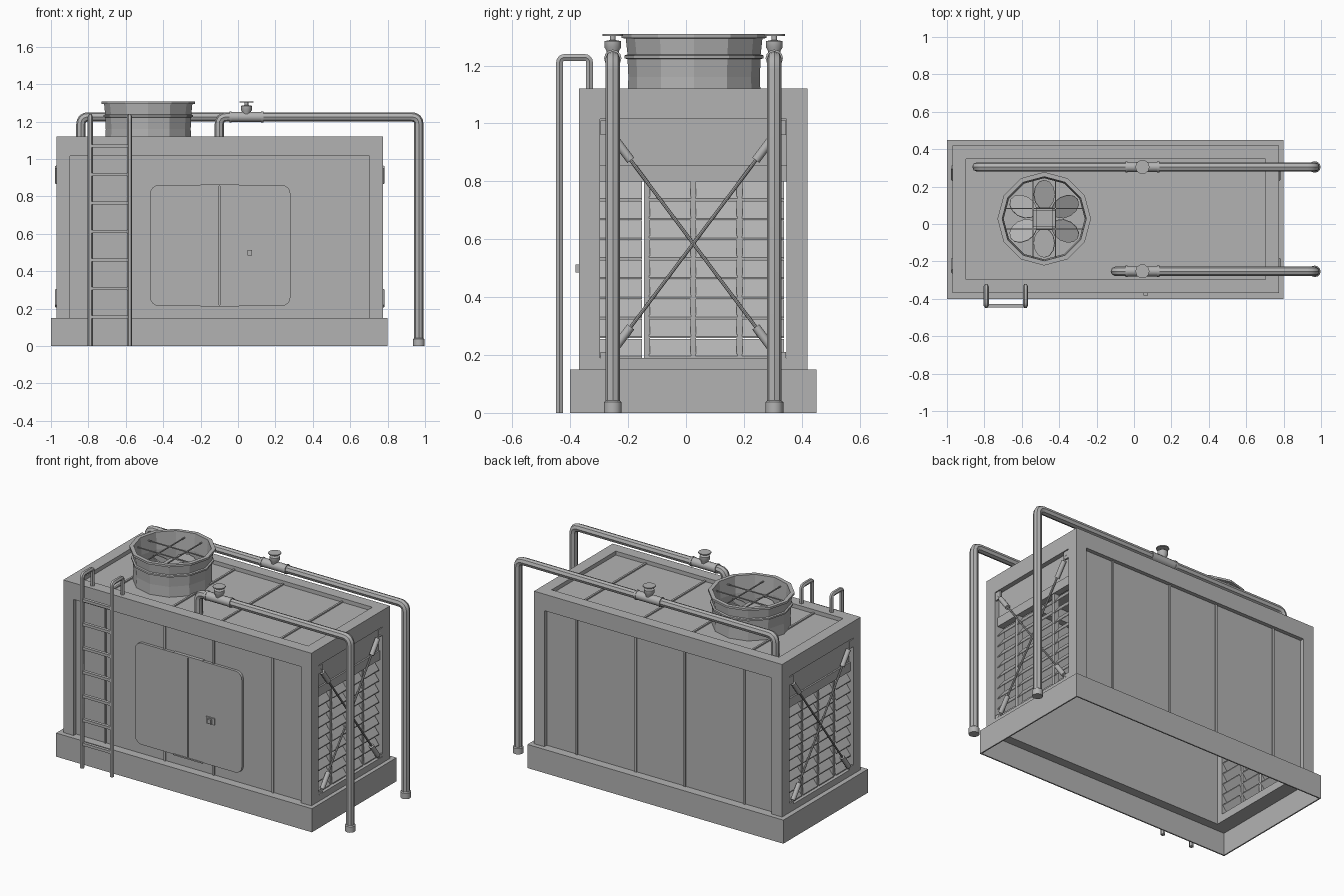
import bpy, bmesh, math
from mathutils import Vector, Matrix

old = bpy.data.objects.get("Cube")
if old:
    bpy.data.objects.remove(old)

mat = bpy.data.materials.new("plain_grey")
mat.use_nodes = True
GREY = (0.45, 0.45, 0.45, 1)
mat.diffuse_color = GREY
mat.node_tree.nodes["Principled BSDF"].inputs["Base Color"].default_value = GREY


def finish(name, bm, smooth=False):
    bmesh.ops.recalc_face_normals(bm, faces=bm.faces)
    me = bpy.data.meshes.new(name)
    bm.to_mesh(me)
    bm.free()
    me.materials.append(mat)
    ob = bpy.data.objects.new(name, me)
    bpy.context.collection.objects.link(ob)
    if smooth:
        bpy.ops.object.select_all(action='DESELECT')
        ob.select_set(True)
        bpy.context.view_layer.objects.active = ob
        bpy.ops.object.shade_smooth_by_angle(angle=math.radians(40))
    return ob


def add_box(bm, x0, x1, y0, y1, z0, z1):
    m = Matrix.Translation(((x0 + x1) / 2, (y0 + y1) / 2, (z0 + z1) / 2))
    m = m @ Matrix.Diagonal((abs(x1 - x0), abs(y1 - y0), abs(z1 - z0), 1))
    return bmesh.ops.create_cube(bm, size=1, matrix=m)["verts"]


def boxes(name, items):
    bm = bmesh.new()
    for b in items:
        add_box(bm, *b)
    return finish(name, bm)


def add_rod(bm, a, b, r, n=10):
    a, b = Vector(a), Vector(b)
    rot = (b - a).to_track_quat('Z', 'Y').to_matrix().to_4x4()
    bmesh.ops.create_cone(bm, segments=n, radius1=r, radius2=r, depth=(b - a).length,
                          cap_ends=True, matrix=Matrix.Translation((a + b) / 2) @ rot)


def lathe(name, profile, n, at, closed=False, smooth=False):
    """Spin a radius/height profile about a vertical axis."""
    bm = bmesh.new()
    rings = [[bm.verts.new((at[0] + r * math.cos(k * math.tau / n),
                            at[1] + r * math.sin(k * math.tau / n), z))
              for k in range(n)] for r, z in profile]
    pairs = list(zip(rings, rings[1:]))
    if closed:
        pairs.append((rings[-1], rings[0]))
    for lo, hi in pairs:
        for k in range(n):
            j = (k + 1) % n
            bm.faces.new((lo[k], lo[j], hi[j], hi[k]))
    if not closed:
        bm.faces.new(rings[0])
        bm.faces.new(rings[-1])
    return finish(name, bm, smooth)


def bent_tube(name, pts, r, bend, res=2):
    """Round tube along a path with rounded corners."""
    pts = [Vector(p) for p in pts]
    path = [pts[0]]
    for p, c, q in zip(pts, pts[1:], pts[2:]):
        a, b = c + (p - c).normalized() * bend, c + (q - c).normalized() * bend
        for k in range(5):
            t = k / 4
            path.append(a * (1 - t) ** 2 + c * 2 * t * (1 - t) + b * t * t)
    path.append(pts[-1])
    cu = bpy.data.curves.new(name, 'CURVE')
    cu.dimensions, cu.bevel_depth, cu.bevel_resolution = '3D', r, res
    cu.use_fill_caps = True
    sp = cu.splines.new('POLY')
    sp.points.add(len(path) - 1)
    for s, p in zip(sp.points, path):
        s.co = (*p, 1)
    ob = bpy.data.objects.new(name, cu)
    bpy.context.collection.objects.link(ob)
    bpy.ops.object.select_all(action='DESELECT')
    ob.select_set(True)
    bpy.context.view_layer.objects.active = ob
    cu.materials.append(mat)
    bpy.ops.object.convert(target='MESH')
    bpy.ops.object.shade_smooth_by_angle(angle=math.radians(40))


# Main extents
X0, X1, Y0, Y1, ZB, ZT = -0.97, 0.775, -0.37, 0.42, 0.15, 1.12
W, CY = 0.073, 0.025
IX0, IX1, IY0, IY1, IZ = X0 + W, X1 - W, Y0 + W, Y1 - W, 1.015
SEAMS = (-0.69, -0.27, 0.073, 0.49)

# Hollow base curb with a ledge
T = 0.008
boxes("base_curb", [(-1, 0.8, -0.4, -0.4 + T, 0, ZB), (-1, 0.8, 0.45 - T, 0.45, 0, ZB),
                    (-1, -1 + T, -0.4, 0.45, 0, ZB), (0.8 - T, 0.8, -0.4, 0.45, 0, ZB),
                    (-1, 0.8, -0.4, Y0 + 0.035, ZB - T, ZB), (-1, 0.8, Y1 - 0.035, 0.45, ZB - T, ZB),
                    (-1, IX0, -0.4, 0.45, ZB - T, ZB), (IX1, 0.8, -0.4, 0.45, ZB - T, ZB)])

# Corner posts, top beams and side sills
frame = [(a, b, c, d, ZB, ZT) for a, b in ((X0, IX0), (IX1, X1)) for c, d in ((Y0, IY0), (IY1, Y1))]
frame += [(IX0, IX1, c, d, IZ, ZT) for c, d in ((Y0, IY0), (IY1, Y1))]
frame += [(a, b, IY0, IY1, IZ, ZT) for a, b in ((X0, IX0), (IX1, X1))]
frame += [(a, b, IY0, IY1, ZB, 0.19) for a, b in ((X0, IX0), (IX1, X1))]
boxes("body_frame", frame)

# Recessed wall and roof panels with seam strips
D = 0.025
boxes("wall_panels", [(IX0, IX1, Y0 + D, Y0 + D + T, ZB, IZ), (IX0, IX1, Y1 - D - T, Y1 - D, ZB, IZ)])
boxes("roof_panel", [(IX0, IX1, IY0, IY1, ZT - D - T, ZT - D)])
seams = []
for x in SEAMS:
    a, b = x - 0.006, x + 0.006
    seams += [(a, b, Y0 + D - 0.008, Y0 + D, ZB, IZ), (a, b, Y1 - D, Y1 - D + 0.008, ZB, IZ),
              (a, b, IY0, IY1, ZT - D, ZT - D + 0.008)]
boxes("panel_seams", seams)

# Double access door with rounded outer corners
DX0, DX1, DZ0, DZ1, DM = -0.47, 0.28, 0.215, 0.86, -0.098
for name, a, b in (("door_right", DX0, DM - 0.003), ("door_left", DM + 0.003, DX1)):
    bm = bmesh.new()
    add_box(bm, a, b, Y0 + 0.008, Y0 + D, DZ0, DZ1)
    outer = DX0 if name == "door_right" else DX1
    edges = [e for e in bm.edges if all(abs(v.co.x - outer) < 1e-4 for v in e.verts)
             and abs(e.verts[0].co.y - e.verts[1].co.y) > 1e-3]
    bmesh.ops.bevel(bm, geom=edges, offset=0.045, segments=4, profile=0.5, affect='EDGES')
    finish(name, bm)
boxes("door_catches", [(-0.2, 0.005, Y0 + 0.004, Y0 + D, z - 0.004, z + 0.004) for z in (DZ0, DZ1)])
boxes("door_handle", [(0.033, 0.092, Y0, Y0 + 0.01, 0.478, 0.52),
                      (0.05, 0.075, Y0 - 0.012, Y0, 0.485, 0.513)])

# Louvred ends with cross bracing
for side, face, s in (("left", X1, 1), ("right", X0, -1)):
    boxes(side + "_louver_frame",
          [(face - s * 0.03, face - s * 0.04, IY0, IY1, 0.855, IZ),
           (face - s * 0.02, face - s * 0.06, IY0, IY1, 0.80, 0.857)] +
          [(face - s * 0.025, face - s * 0.06, y - 0.01, y + 0.01, 0.19, 0.80)
           for y in (CY - 0.16, CY, CY + 0.16)])
    bm = bmesh.new()
    for col in range(4):
        y = IY0 + 0.16 * col + (0.01 if col else 0)
        for row in range(9):
            z = 0.19 + 0.068 * row
            for v in add_box(bm, face - s * 0.02, face - s * 0.065, y, y + 0.145, z, z + 0.006):
                v.co.z += 0.06 * (abs(v.co.x - face) - 0.02) / 0.045
    finish(side + "_louver_slats", bm)
    bm = bmesh.new()
    x = face - s * 0.005
    for d in (-1, 1):
        p = lambda t: (x, CY + d * 0.3 * t, 0.585 + 0.4 * t)
        add_rod(bm, p(-1), p(1), 0.006, 8)
        for e in (-1, 1):
            add_rod(bm, p(e * 0.72), p(e * 0.93), 0.015)
            q = p(e * 1.0)
            add_box(bm, x - 0.006, x + 0.004, q[1] - 0.02, q[1] + 0.02, q[2] - 0.025, q[2] + 0.025)
    finish(side + "_cross_brace", bm, True)

# Fan stack: open twelve-sided shell with band and rim
FX, FY = -0.48, 0.028
lathe("fan_stack", [(0.23, 1.09), (0.227, 1.16), (0.23, 1.222), (0.24, 1.225), (0.24, 1.235),
                    (0.23, 1.238), (0.236, 1.293), (0.25, 1.295), (0.25, 1.308), (0.225, 1.308),
                    (0.217, 1.2), (0.222, 1.09)], 12, (FX, FY), closed=True)
boxes("fan_guard", [(FX + o - 0.003, FX + o + 0.003, FY - 0.21, FY + 0.21, 1.27, 1.276) for o in (-0.06, 0.06)] +
      [(FX - 0.21, FX + 0.21, FY + o - 0.003, FY + o + 0.003, 1.27, 1.276) for o in (-0.055, 0.055)])
bm = bmesh.new()
add_box(bm, FX - 0.06, FX + 0.06, FY - 0.06, FY + 0.06, 1.09, 1.21)
bmesh.ops.bevel(bm, geom=bm.edges[:], offset=0.015, segments=2, affect='EDGES')
finish("fan_motor", bm)
bm = bmesh.new()
for k in range(6):
    m = (Matrix.Translation((FX, FY, 1.165)) @ Matrix.Rotation(math.radians(30 + 60 * k), 4, 'Z')
         @ Matrix.Translation((0.13, 0, 0)) @ Matrix.Rotation(math.radians(25), 4, 'X')
         @ Matrix.Diagonal((0.078, 0.062, 0.006, 1)))
    bmesh.ops.create_cone(bm, segments=12, radius1=1, radius2=1, depth=1, cap_ends=True, matrix=m)
finish("fan_blades", bm)

# Two water pipes with foot collars, couplings and valves
PX, PZ, VX = 0.967, 1.225, 0.045
for tag, x, y in (("back", -0.84, 0.305), ("front", -0.1, -0.253)):
    bent_tube(tag + "_pipe", [(x, y, 1.09), (x, y, PZ), (PX, y, PZ), (PX, y, 0)], 0.025, 0.04)
    lathe(tag + "_pipe_collar", [(0.031, 0), (0.031, 0.037), (0.025, 0.042)], 12, (PX, y), smooth=True)
    bm = bmesh.new()
    for cx in (VX - 0.085, VX + 0.085):
        add_rod(bm, (cx - 0.006, y, PZ), (cx + 0.006, y, PZ), 0.03, 12)
    add_rod(bm, (VX - 0.08, y, PZ), (VX + 0.08, y, PZ), 0.027, 12)
    finish(tag + "_pipe_coupling", bm, True)
    lathe(tag + "_valve", [(0.022, PZ), (0.022, 1.25), (0.03, 1.262), (0.03, 1.284), (0.01, 1.288),
                           (0.01, 1.302), (0.038, 1.302), (0.038, 1.308)], 10, (VX, y), smooth=True)

# Ladder with hooked rails
for tag, x in (("right", -0.79), ("left", -0.58)):
    bent_tube(tag + "_ladder_rail", [(x, -0.437, 0), (x, -0.437, 1.228), (x, -0.333, 1.228),
                                     (x, -0.333, 1.11)], 0.0135, 0.02, 1)
boxes("ladder_rungs", [(-0.79, -0.58, -0.447, -0.427, 0.146 + 0.1525 * k, 0.163 + 0.1525 * k)
                       for k in range(7)])
